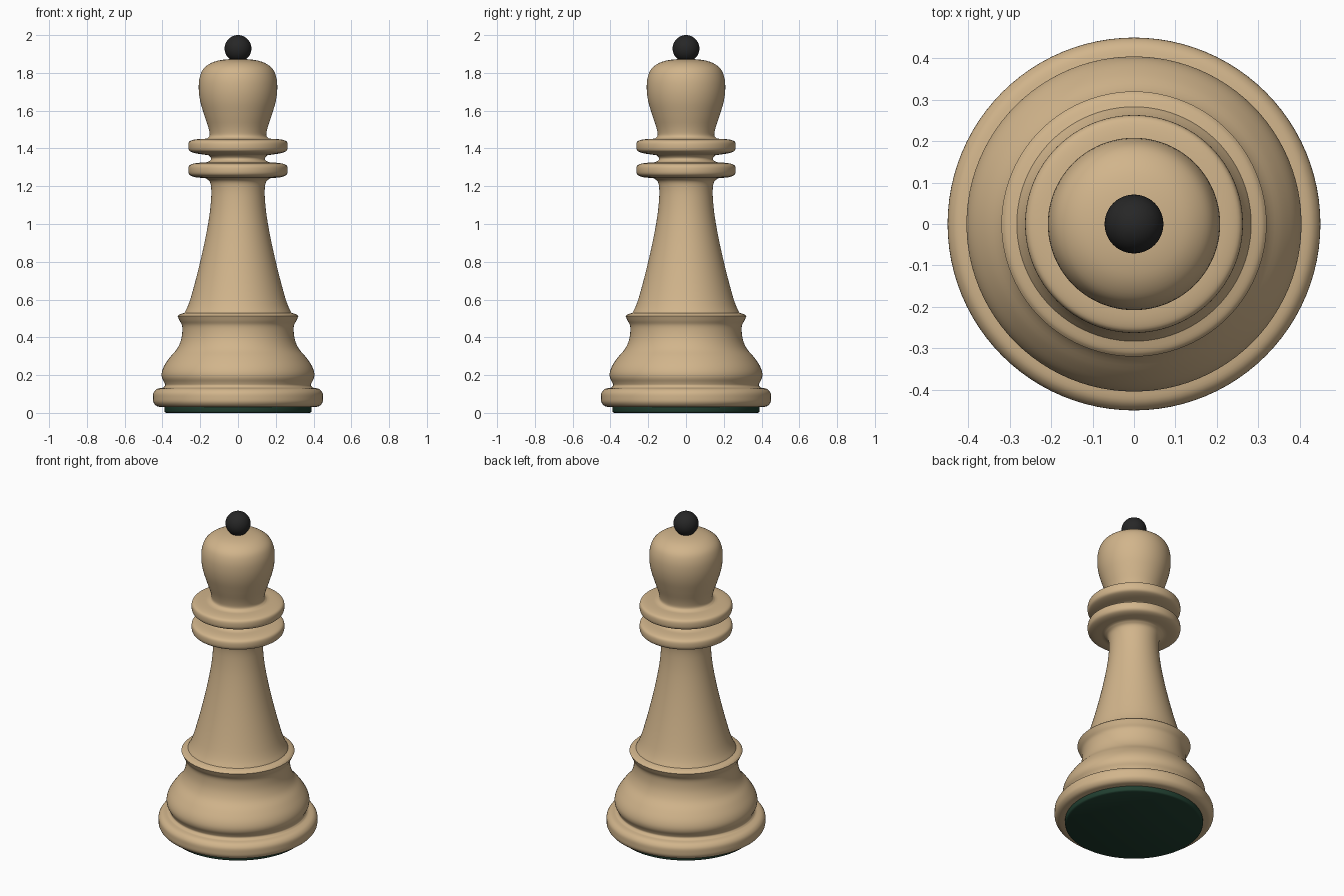
import bpy, bmesh, math
from mathutils import Vector

if "Cube" in bpy.data.objects:
    bpy.data.objects.remove(bpy.data.objects["Cube"])

SIDES = 96


def material(name, color):
    m = bpy.data.materials.new(name)
    m.diffuse_color = (*color, 1)
    m.use_nodes = True
    m.node_tree.nodes["Principled BSDF"].inputs["Base Color"].default_value = m.diffuse_color
    return m


def smooth_curve(pts, steps=4):
    """Centripetal-style interpolation through (radius, z) points."""
    p = [Vector(q) for q in pts]
    p = [2 * p[0] - p[1]] + p + [2 * p[-1] - p[-2]]
    out = []
    for a, b, c, d in zip(p, p[1:], p[2:], p[3:]):
        t1 = (b - a).length ** 0.5
        t2 = t1 + (c - b).length ** 0.5
        t3 = t2 + (d - c).length ** 0.5
        for i in range(steps):
            t = t1 + (t2 - t1) * i / steps
            a1 = a + (b - a) * (t / t1)
            a2 = b + (c - b) * ((t - t1) / (t2 - t1))
            a3 = c + (d - c) * ((t - t2) / (t3 - t2))
            b1 = a1 + (a2 - a1) * (t / t2)
            b2 = a2 + (a3 - a2) * ((t - t1) / (t3 - t1))
            out.append(b1 + (b2 - b1) * ((t - t1) / (t2 - t1)))
    return out + [p[-2]]


def lathe(name, sections, mat):
    """Turn a profile made of smooth sections that meet in crisp corners."""
    prof = []
    for s in sections:
        curve = smooth_curve(s) if len(s) > 2 else [Vector(q) for q in s]
        prof += curve[1:] if prof else curve
    bm = bmesh.new()
    vs = [bm.verts.new((max(q.x, 0), 0, q.y)) for q in prof]
    es = [bm.edges.new(e) for e in zip(vs, vs[1:])]
    bmesh.ops.spin(bm, geom=vs + es, cent=(0, 0, 0), axis=(0, 0, 1),
                   angle=math.tau, steps=SIDES, use_merge=True)
    bmesh.ops.remove_doubles(bm, verts=bm.verts, dist=1e-5)
    bmesh.ops.recalc_face_normals(bm, faces=bm.faces)
    me = bpy.data.meshes.new(name)
    bm.to_mesh(me)
    bm.free()
    ob = bpy.data.objects.new(name, me)
    bpy.context.collection.objects.link(ob)
    me.materials.append(mat)
    bpy.ops.object.select_all(action='DESELECT')
    ob.select_set(True)
    bpy.context.view_layer.objects.active = ob
    bpy.ops.object.shade_smooth_by_angle(angle=math.radians(40))
    return ob


wood = material("wood", (0.64, 0.46, 0.26))
black = material("black", (0.02, 0.02, 0.02))
green = material("felt_green", (0.015, 0.05, 0.03))

# felt pad under the base
lathe("felt_pad", [[(0, 0), (0.38, 0)],
                   [(0.38, 0), (0.387, 0.004), (0.39, 0.012)],
                   [(0.39, 0.012), (0.39, 0.035)]], green)

# turned body: base, skirt, stem, two collars and head
lathe("turned_body", [
    # rounded foot
    [(0, 0.03), (0.40, 0.03)],
    [(0.40, 0.03), (0.43, 0.036), (0.447, 0.055), (0.45, 0.08),
     (0.447, 0.107), (0.43, 0.126), (0.395, 0.134)],
    # bulging skirt
    [(0.395, 0.134), (0.386, 0.145), (0.39, 0.16), (0.402, 0.185), (0.404, 0.21),
     (0.393, 0.245), (0.36, 0.295), (0.322, 0.34), (0.302, 0.385),
     (0.295, 0.43), (0.297, 0.465), (0.309, 0.488), (0.32, 0.512)],
    # ledge
    [(0.32, 0.512), (0.31, 0.521), (0.283, 0.53)],
    # stem
    [(0.283, 0.53), (0.268, 0.56), (0.25, 0.61), (0.20, 0.80), (0.162, 0.98),
     (0.145, 1.10), (0.142, 1.19), (0.15, 1.225), (0.17, 1.242)],
    # lower collar
    [(0.17, 1.242), (0.235, 1.25), (0.258, 1.263), (0.263, 1.287),
     (0.258, 1.309), (0.235, 1.32), (0.165, 1.327)],
    # groove between the collars
    [(0.165, 1.327), (0.145, 1.338), (0.143, 1.35), (0.155, 1.364)],
    # upper collar
    [(0.155, 1.364), (0.235, 1.377), (0.258, 1.389), (0.263, 1.412),
     (0.258, 1.436), (0.235, 1.446), (0.165, 1.452)],
    # head
    [(0.165, 1.452), (0.151, 1.465), (0.154, 1.50), (0.178, 1.575), (0.20, 1.65),
     (0.208, 1.715), (0.203, 1.775), (0.184, 1.82), (0.145, 1.851),
     (0.09, 1.868), (0, 1.875)],
], wood)

# ball on top
bpy.ops.mesh.primitive_uv_sphere_add(segments=48, ring_count=24, radius=0.071,
                                     location=(0, 0, 1.929))
ball = bpy.context.object
ball.name = "top_ball"
ball.data.materials.append(black)
bpy.ops.object.shade_smooth()
